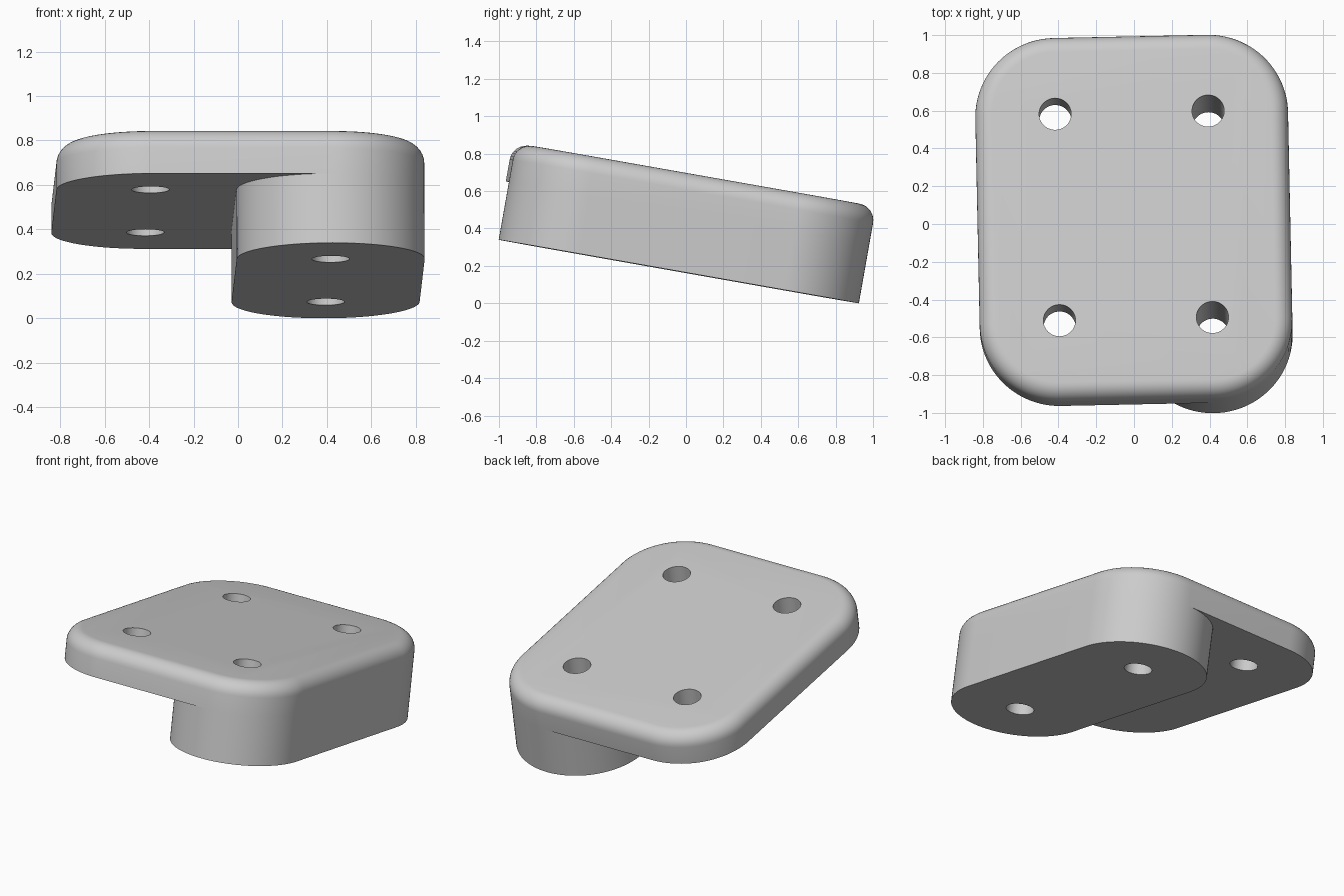
import bpy, bmesh
from math import sin, cos, pi, radians
from mathutils import Matrix, Vector

cube = bpy.data.objects.get("Cube")
if cube:
    bpy.data.objects.remove(cube)

HX, HY = 0.405, 0.555       # hole centres, also the corner arc centres
R = 0.423                   # corner radius
HOLE = 0.085
H, UNDER, FILLET = 0.525, 0.317, 0.09
SEG, STEPS = 24, 8


def arc(cx, cy, r, start):
    """Quarter arc, counter-clockwise from the start angle in degrees."""
    return [(cx + r * cos(a), cy + r * sin(a))
            for a in (radians(start) + pi / 2 * i / SEG for i in range(SEG + 1))]


def outline(r):
    """Rounded rectangle: front right, back right, back left, front left."""
    return (arc(HX, -HY, r, -90) + arc(HX, HY, r, 0)
            + arc(-HX, HY, r, 90) + arc(-HX, -HY, r, 180))


bm = bmesh.new()


def ring(points, z):
    return [bm.verts.new((x, y, z)) for x, y in points]


def bridge(low, high):
    n = len(low)
    for i in range(n):
        j = (i + 1) % n
        bm.faces.new((low[i], low[j], high[j], high[i]))


# Plate walls with a rounded top rim
base = ring(outline(R), UNDER)
low = base
for k in range(STEPS + 1):
    a = pi / 2 * k / STEPS
    high = ring(outline(R - FILLET * (1 - cos(a))), H - FILLET * (1 - sin(a)))
    bridge(low, high)
    low = high
bm.faces.new(low)

# Foot under one long side, sharing the plate's outer wall
half = 2 * (SEG + 1)
inner = ring(arc(HX, HY, R, 90)[1:] + arc(HX, -HY, R, 180)[:-1], UNDER)
foot_top = base[:half] + inner
foot_low = ring([v.co.xy for v in foot_top], 0)
bridge(foot_low, foot_top)
bm.faces.new(foot_low[::-1])

# Exposed underside of the plate
bm.faces.new(([base[half - 1]] + base[half:] + [base[0]] + inner[::-1])[::-1])
bmesh.ops.recalc_face_normals(bm, faces=bm.faces)


def make_object(name, mesh_bm):
    mesh = bpy.data.meshes.new(name)
    mesh_bm.to_mesh(mesh)
    mesh_bm.free()
    obj = bpy.data.objects.new(name, mesh)
    bpy.context.collection.objects.link(obj)
    return obj


bracket = make_object("mounting_plate", bm)

# Four through holes
cut = bmesh.new()
for sx in (-1, 1):
    for sy in (-1, 1):
        bmesh.ops.create_cone(cut, cap_ends=True, segments=48, radius1=HOLE,
                              radius2=HOLE, depth=2,
                              matrix=Matrix.Translation((sx * HX, sy * HY, 0)))
cutter = make_object("hole_cutter", cut)
cutter.hide_render = True
mod = bracket.modifiers.new("holes", 'BOOLEAN')
mod.operation, mod.solver, mod.object = 'DIFFERENCE', 'EXACT', cutter
bpy.ops.object.select_all(action='DESELECT')
bpy.context.view_layer.objects.active = bracket
bracket.select_set(True)
bpy.ops.object.modifier_apply(modifier=mod.name)
bpy.data.objects.remove(cutter)

# Tilt, then centre and rest on the floor
mesh = bracket.data
mesh.transform(Matrix.Rotation(radians(1.2), 4, 'Z') @ Matrix.Rotation(radians(-10), 4, 'X'))
lo = [min(v.co[i] for v in mesh.vertices) for i in range(3)]
hi = [max(v.co[i] for v in mesh.vertices) for i in range(3)]
mesh.transform(Matrix.Translation(Vector((-(lo[0] + hi[0]) / 2, -(lo[1] + hi[1]) / 2, -lo[2]))))

# One plain grey
grey = bpy.data.materials.new("light_grey")
grey.use_nodes = True
color = (0.6, 0.6, 0.6, 1)
grey.diffuse_color = color
grey.node_tree.nodes["Principled BSDF"].inputs["Base Color"].default_value = color
mesh.materials.clear()
mesh.materials.append(grey)
bpy.ops.object.shade_smooth_by_angle(angle=radians(30))
